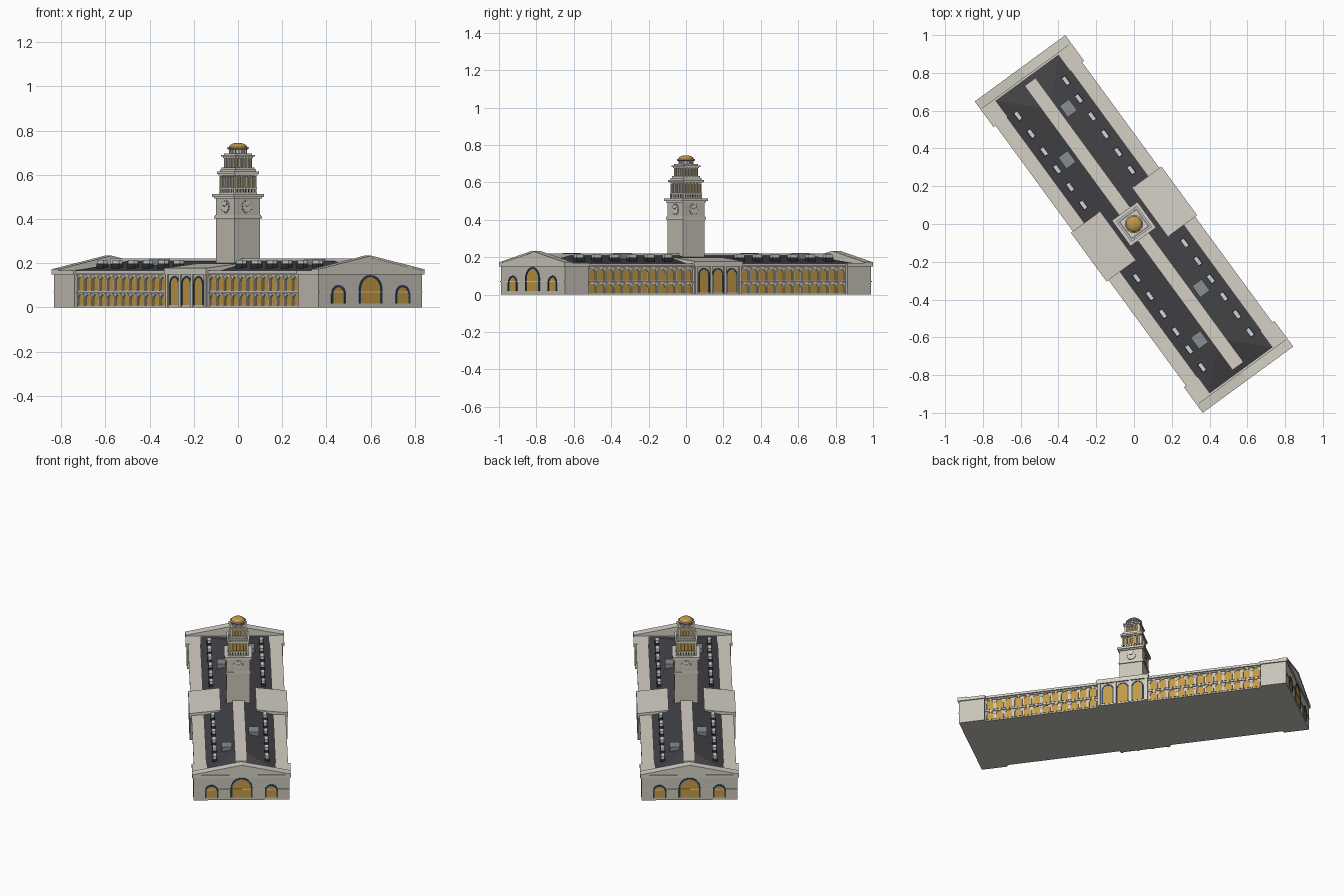
import bpy, bmesh, math
from mathutils import Matrix, Vector

if "Cube" in bpy.data.objects:
    bpy.data.objects.remove(bpy.data.objects["Cube"])

BASE = Matrix.Rotation(math.radians(36.2), 4, 'Z')   # whole building is turned in plan
COL = dict(stone=(.58, .55, .48), trim=(.66, .63, .56), gold=(.55, .32, .06), blue=(.025, .065, .15),
           roof=(.055, .055, .062), metal=(.24, .27, .29), glass=(.6, .66, .7), dark=(.03, .03, .035))
MATS = {}
for n, c in COL.items():
    MATS[n] = bpy.data.materials.new(n)
    MATS[n].diffuse_color = (*c, 1)
parts = {}


def get(name, mat):
    return parts.setdefault(name, (bmesh.new(), mat))[0]


def loft(bm, a, b, M=BASE):
    """Closed solid between two matching outlines."""
    va = [bm.verts.new(M @ Vector(p)) for p in a]
    vb = [bm.verts.new(M @ Vector(p)) for p in b]
    n = len(a)
    bm.faces.new(va)
    bm.faces.new(vb[::-1])
    for i in range(n):
        j = (i + 1) % n
        bm.faces.new((va[i], vb[i], vb[j], va[j]))


def rect(x0, x1, y0, y1, z):
    return [(x0, y0, z), (x1, y0, z), (x1, y1, z), (x0, y1, z)]


def box(bm, x0, x1, y0, y1, z0, z1, M=BASE):
    loft(bm, rect(x0, x1, y0, y1, z0), rect(x0, x1, y0, y1, z1), M)


def slab(bm, hx, hy, z0, z1):
    box(bm, -hx, hx, -hy, hy, z0, z1)


def wall(angle, dist):
    """Frame of a wall: x along it, -y outward, z up."""
    return BASE @ Matrix.Rotation(math.radians(angle), 4, 'Z') @ Matrix.Translation((0, -dist, 0))


def prism(bm, pts, d0, d1, M):
    loft(bm, [(u, -d0, z) for u, z in pts], [(u, -d1, z) for u, z in pts], M)


def arch_pts(u, z0, w, h, n=10):
    r = w / 2
    return [(u - r, z0)] + [(u - r * math.cos(math.pi * i / n), z0 + h - r + r * math.sin(math.pi * i / n))
                            for i in range(n + 1)] + [(u + r, z0)]


def arch(u, z0, w, h, M, pre, f=.006, frame='trim', d=.006):
    """Gold pane with a raised frame around it."""
    prism(get(pre + '_panes', 'gold'), arch_pts(u, z0, w, h), -.002, d * .35, M)
    bm = get(pre + '_frames', frame)
    o, i = arch_pts(u, z0, w + 2 * f, h + f), arch_pts(u, z0, w, h)
    for k in range(len(o) - 1):
        prism(bm, [o[k], o[k + 1], i[k + 1], i[k]], -.002, d, M)


# main hall, end pavilions, centre pavilion
walls = get('hall_walls', 'stone')
slab(walls, .272, 1.0, 0, .155)
for s in (-1, 1):
    box(walls, -.29, .29, *sorted((s * .857, s * 1.015)), 0, .15)
slab(walls, .288, .155, 0, .15)
cor = get('hall_cornice', 'trim')
slab(cor, .284, 1.0, .152, .167)
for s in (-1, 1):
    box(cor, -.297, .297, *sorted((s * .853, s * 1.0215)), .149, .168)
slab(cor, .297, .16, .15, .17)

# dark hipped roof with the long ridge strip
loft(get('hip_roof', 'roof'), rect(-.215, .215, -.968, .968, .166), rect(-.036, .036, -.79, .79, .21))
slab(get('ridge_monitor', 'trim'), .036, .932, .18, .221)

# end facades: pediment, belt and three arches
for a in (0, 180):
    M = wall(a, 1.015)
    prism(get('pediments', 'trim'), [(-.297, .166), (.297, .166), (.297, .171), (0, .232), (-.297, .171)],
          -.047, .003, M)
    rk = get('pediment_mouldings', 'trim')
    for s in (-1, 1):
        prism(rk, [(s * .297, .165), (s * .297, .173), (0, .234), (0, .224)], -.047, .0065, M)
    for u, z0, z1, w in ((0, .018, .138, .112), (-.18, .018, .092, .062), (.18, .018, .092, .062)):
        arch(u, z0, w, z1 - z0, M, 'end_arch', .009, 'blue', .005)
    prism(get('end_belts', 'trim'), [(-.29, .068), (.29, .068), (.29, .073), (-.29, .073)], 0, .004, M)

# long facades
for a in (90, 270):
    M = wall(a, .272)
    belts = get('wing_belts', 'trim')
    for s in (-1, 1):
        for k in range(12):
            u = s * (.16 + .0578 * (k + .5))
            arch(u, .008, .042, .05, M, 'lower_arcade', .005)
            arch(u, .076, .042, .062, M, 'upper_arcade', .005)
        for z in (.063, .143):
            box(belts, *sorted((s * .155, s * .857)), -.007, 0, z, z + .007, M)
    C = wall(a, .288)
    for u in (-.092, 0, .092):
        arch(u, .01, .06, .125, C, 'entrance_arch', .007, 'blue', .004)
    for u in (-.145, -.046, .046, .145):
        box(get('entrance_pilasters', 'trim'), u - .007, u + .007, -.007, 0, 0, .15, C)
    # sloping deck over the entrance
    W = wall(a, 0)
    loft(get('entrance_decks', 'trim'),
         [(-.16, -.297, .165), (-.16, -.297, .178), (-.16, -.107, .199), (-.16, -.107, .165)],
         [(.16, -.297, .165), (.16, -.297, .178), (.16, -.107, .199), (.16, -.107, .165)], W)
    # roof dormer lights
    for s in (-1, 1):
        for k in range(6):
            u = s * (.24 + .117 * k)
            box(get('dormer_curbs', 'dark'), u - .026, u + .026, -.171, -.145, .17, .198, W)
            box(get('dormer_lights', 'glass'), u - .024, u + .024, -.168, -.146, .19, .214, W)

# rooftop plant boxes
plant = get('roof_plant', 'metal')
for x, y in ((.082, .70), (-.085, .484), (.085, -.484), (-.082, -.70)):
    box(plant, x - .031, x + .031, y - .037, y + .037, .18, .222)

# tower shaft, bands and setbacks: half width, bottom, top
tower = get('tower_shaft', 'stone')
slab(tower, .0715, .0715, .15, .50)
slab(get('tower_tier_cores', 'trim'), .052, .052, .51, .61)
slab(get('tower_tier_cores', 'trim'), .038, .038, .60, .69)
bands = get('tower_bands', 'trim')
for h, z0, z1 in ((.077, .402, .412), (.074, .412, .418), (.077, .492, .50), (.084, .50, .514),
                  (.062, .514, .52), (.062, .536, .542), (.063, .596, .603), (.068, .603, .614),
                  (.059, .614, .624), (.053, .624, .634), (.049, .676, .682), (.055, .682, .69),
                  (.045, .69, .697)):
    slab(bands, h, h, z0, z1)
slab(get('gallery_shadow', 'dark'), .057, .057, .519, .537)

for a in range(0, 360, 90):
    # clock dial with ticks and hands
    M = wall(a, .0715) @ Matrix.Translation((0, 0, .456))
    prism(get('clock_dials', 'trim'), [(.031 * math.cos(t * math.pi / 16), .031 * math.sin(t * math.pi / 16))
                                       for t in range(32)], 0, .003, M)
    marks = get('clock_marks', 'dark')
    for k in range(12):
        R = M @ Matrix.Rotation(k * math.pi / 6, 4, 'Y')
        box(marks, -.001, .001, -.0042, -.003, .023, .028, R)
    for ang, ln in ((.9, .021), (-1.1, .015)):
        box(marks, -.001, .001, -.0045, -.003, 0, ln, M @ Matrix.Rotation(ang, 4, 'Y'))
    # gallery balusters, then the two open arcades
    G = wall(a, .057)
    for k in range(8):
        u = -.056 + .016 * k
        box(get('gallery_balusters', 'trim'), u - .004, u + .004, -.004, 0, .518, .538, G)
    for half, z0, h, n, name in ((.052, .542, .052, 5, 'lower_belfry'), (.038, .634, .042, 4, 'upper_belfry')):
        T = wall(a, half)
        p = 2 * half / n
        for k in range(n):
            arch(-half + p * (k + .5), z0, p * .68, h * .95, T, name, .002, 'trim', .004)
        for k in range(n + 1):
            u = -half + p * k
            box(get('belfry_columns', 'trim'), u - .0035, u + .0035, -.01, 0, z0, z0 + h, T)


def lathe(bm, prof, n=32):
    """Stack of rings around the tower axis."""
    ring = lambda r, z: [(r * math.cos(2 * math.pi * i / n), r * math.sin(2 * math.pi * i / n), z) for i in range(n)]
    for (r0, z0), (r1, z1) in zip(prof, prof[1:]):
        loft(bm, ring(r0, z0), ring(r1, z1))


# round lantern and gilded dome
lan = get('lantern', 'stone')
lathe(lan, [(.032, .695), (.032, .718)])
for k in range(12):
    R = BASE @ Matrix.Rotation(k * math.pi / 6, 4, 'Z')
    box(get('lantern_columns', 'trim'), .033, .041, -.004, .004, .695, .717, R)
lathe(get('lantern_cornice', 'trim'), [(.044, .715), (.049, .719), (.049, .723), (.043, .725)])
lathe(get('dome', 'gold'), [(.042 * math.cos(t * .24), .724 + .021 * math.sin(t * .24)) for t in range(7)])

for name, (bm, mat) in parts.items():
    bmesh.ops.recalc_face_normals(bm, faces=bm.faces)
    me = bpy.data.meshes.new(name)
    bm.to_mesh(me)
    bm.free()
    me.materials.append(MATS[mat])
    bpy.context.collection.objects.link(bpy.data.objects.new(name, me))

for m in bpy.data.materials:
    if m.users and not m.is_grease_pencil:
        m.use_nodes = True
        m.node_tree.nodes["Principled BSDF"].inputs["Base Color"].default_value = m.diffuse_color
